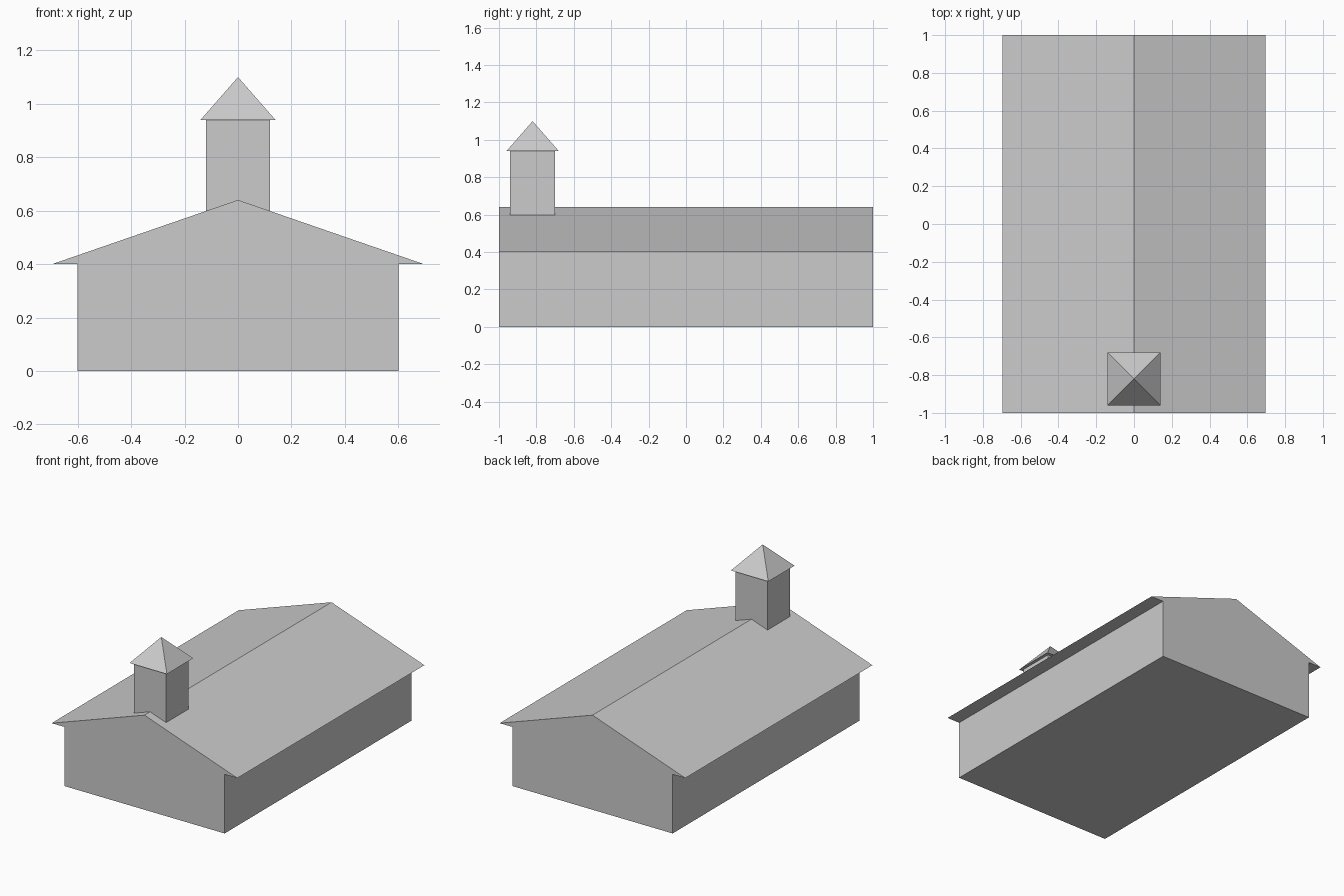
import bpy, bmesh
from mathutils import Vector

if "Cube" in bpy.data.objects:
    bpy.data.objects.remove(bpy.data.objects["Cube"])


def extrude(name, points, vec):
    """Make a closed prism from a planar outline."""
    bm = bmesh.new()
    face = bm.faces.new([bm.verts.new(p) for p in points])
    new = bmesh.ops.extrude_face_region(bm, geom=[face])["geom"]
    verts = [v for v in new if isinstance(v, bmesh.types.BMVert)]
    bmesh.ops.translate(bm, verts=verts, vec=Vector(vec))
    return finish(name, bm)


def finish(name, bm):
    bmesh.ops.recalc_face_normals(bm, faces=bm.faces[:])
    mesh = bpy.data.meshes.new(name)
    bm.to_mesh(mesh)
    bm.free()
    obj = bpy.data.objects.new(name, mesh)
    bpy.context.collection.objects.link(obj)
    return obj


def square(half, y, z):
    return [(sx * half, y + sy * half, z)
            for sx, sy in ((-1, -1), (1, -1), (1, 1), (-1, 1))]


TOWER_Y = -0.82

# Hall: walls and overhanging gable roof in one profile
right = [(0.6, 0), (0.6, 0.4), (0.695, 0.4)]
profile = right + [(0, 0.64)] + [(-x, z) for x, z in reversed(right)]
extrude("hall", [(x, -1, z) for x, z in profile], (0, 2, 0))

# Bell tower, sunk into the ridge
extrude("tower", square(0.12, TOWER_Y, 0.58), (0, 0, 0.36))

# Pyramid cap on the tower
bm = bmesh.new()
base = [bm.verts.new(p) for p in square(0.14, TOWER_Y, 0.94)]
tip = bm.verts.new((0, TOWER_Y, 1.1))
bm.faces.new(base)
for i in range(4):
    bm.faces.new((base[i], base[(i + 1) % 4], tip))
finish("tower_cap", bm)
